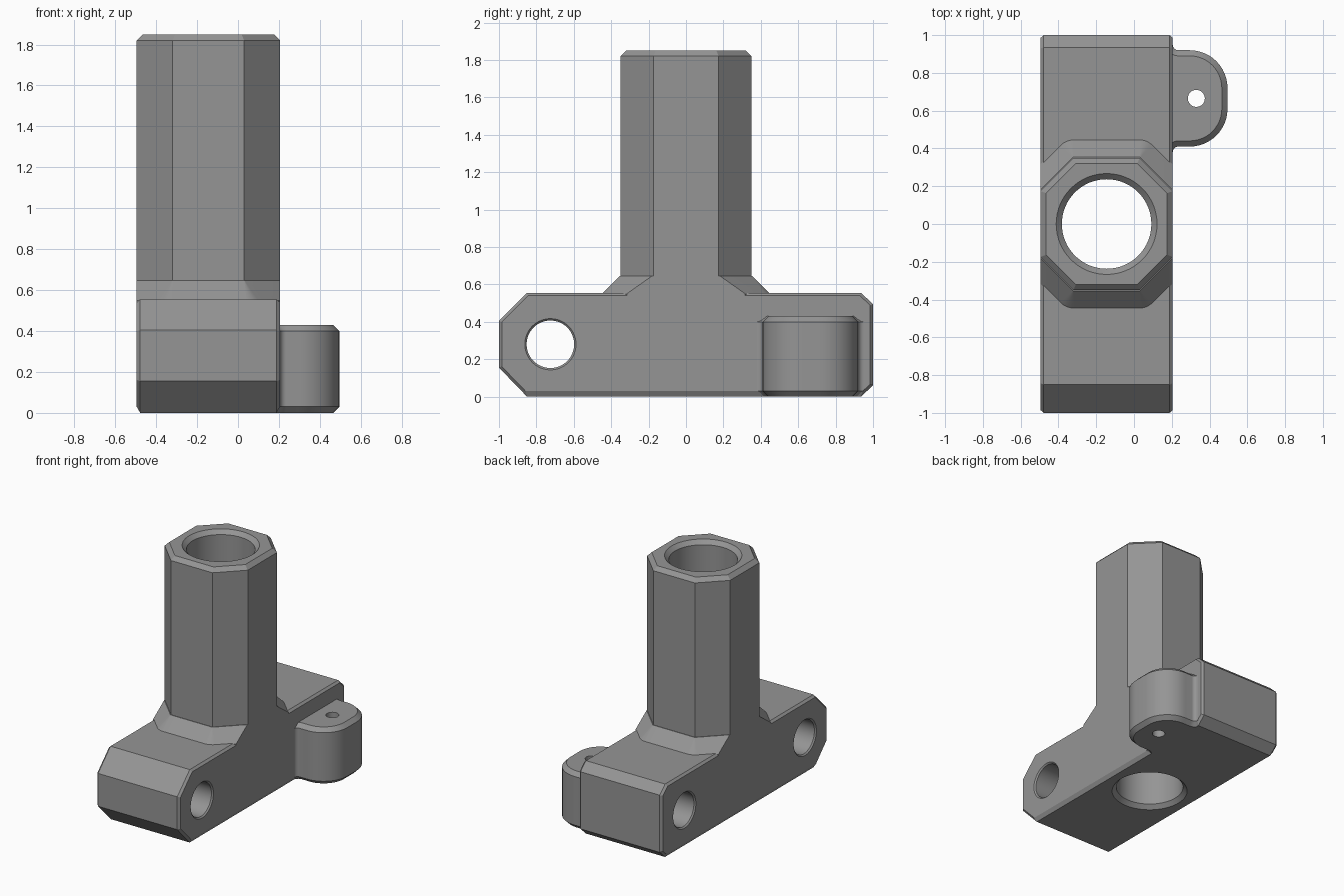
import bpy, bmesh, math
from mathutils import Vector, Matrix

if "Cube" in bpy.data.objects:
    bpy.data.objects.remove(bpy.data.objects["Cube"])

CX = -0.145          # centre line of the body
HALF = 0.35          # half width of body and column
FLAT = 0.175         # half length of the column's straight sides

grey = bpy.data.materials.new("grey plastic")
grey.diffuse_color = (0.30, 0.30, 0.30, 1)
grey.use_nodes = True
grey.node_tree.nodes["Principled BSDF"].inputs["Base Color"].default_value = grey.diffuse_color


def make_object(name, bm):
    bmesh.ops.recalc_face_normals(bm, faces=bm.faces[:])
    mesh = bpy.data.meshes.new(name)
    bm.to_mesh(mesh)
    bm.free()
    mesh.materials.append(grey)
    ob = bpy.data.objects.new(name, mesh)
    bpy.context.collection.objects.link(ob)
    return ob


def apply_mod(ob, mod):
    bpy.context.view_layer.update()
    bpy.context.view_layer.objects.active = ob
    bpy.ops.object.modifier_apply(modifier=mod.name)


def skin(bm, rings):
    """Closed solid through a list of equal rings of vertices."""
    n = len(rings[0])
    for a, b in zip(rings, rings[1:]):
        for i in range(n):
            j = (i + 1) % n
            bm.faces.new((a[i], a[j], b[j], b[i]))
    bm.faces.new(rings[0][::-1])
    bm.faces.new(rings[-1])


def prism(name, points, shift, weight, width):
    """Extrude a closed outline by shift, then chamfer edges by weight(edge)."""
    bm = bmesh.new()
    skin(bm, [[bm.verts.new(Vector(p) + s) for p in points] for s in (Vector(), shift)])
    layer = bm.edges.layers.float.new("bevel_weight_edge")
    for e in bm.edges:
        e[layer] = weight(e)
    ob = make_object(name, bm)
    mod = ob.modifiers.new("chamfer", "BEVEL")
    mod.limit_method = "WEIGHT"
    mod.width = width
    mod.segments = 1
    mod.use_clamp_overlap = False
    apply_mod(ob, mod)
    return ob


def lathe(name, profile, centre, along_x=False, n=64):
    """Round cutter from (position, radius) pairs along z or x."""
    bm = bmesh.new()
    skin(bm, [[bm.verts.new((r * math.cos(2 * math.pi * i / n),
                             r * math.sin(2 * math.pi * i / n), t)) for i in range(n)]
              for t, r in profile])
    if along_x:
        bm.transform(Matrix.Rotation(math.pi / 2, 4, "Y"))
    bm.transform(Matrix.Translation(centre))
    ob = make_object(name, bm)
    ob.hide_render = True
    return ob


def ring8(off, z, n=0):
    """Octagon grown by off; n > 0 rounds its corners with n steps."""
    pts = []
    for q in range(8):
        # corner q lies between the side facing a0 and the side facing a0 + 45
        a0 = 45 * q
        f = FLAT if q % 2 == 0 else HALF
        k = math.floor(q / 2) * math.pi / 2
        base = Vector((HALF, FLAT)) if q % 2 == 0 else Vector((FLAT, HALF))
        corner = Matrix.Rotation(k, 2) @ base
        for i in range(n + 1):
            if n:
                t, r = math.radians(a0 + 45 * i / n), off
            else:
                t, r = math.radians(a0 + 22.5), off / math.cos(math.pi / 8)
            pts.append((CX + corner.x + r * math.cos(t), corner.y + r * math.sin(t), z))
    return pts


def loft(name, rings, clip=False):
    bm = bmesh.new()
    skin(bm, [[bm.verts.new(p) for p in ring] for ring in rings])
    bmesh.ops.recalc_face_normals(bm, faces=bm.faces[:])
    if clip:  # trim flush with the block's sides
        for s in (1, -1):
            bmesh.ops.bisect_plane(
                bm, geom=bm.verts[:] + bm.edges[:] + bm.faces[:], dist=1e-6,
                plane_co=(CX + s * HALF, 0, 0), plane_no=(s, 0, 0), clear_outer=True)
            bmesh.ops.holes_fill(bm, edges=[e for e in bm.edges if e.is_boundary], sides=0)
    return make_object(name, bm)


# Base block: side profile extruded across x, wider chamfer along the underside
side = [(-0.85, 0), (0.935, 0), (1, 0.06), (1, 0.495), (0.935, 0.555),
        (-0.85, 0.555), (-1, 0.405), (-1, 0.155)]


def block_weight(e):
    a, b = (v.co for v in e.verts)
    if abs(a.x - b.x) > 0.1:
        return 0.0
    return 1.0 if max(a.z, b.z) < 0.001 else 0.5


body = prism("bracket_body", [(CX - HALF, y, z) for y, z in side],
             Vector((2 * HALF, 0, 0)), block_weight, 0.03)

# Eight-sided column with chamfered top, and the sloped collar at its foot
column = loft("column", [ring8(0, 0.3), ring8(0, 1.82), ring8(-0.03, 1.85)])
collar = loft("collar", [ring8(0.1, 0.3, 6), ring8(0.1, 0.55, 6), ring8(0.004, 0.646, 6)],
              clip=True)

# Side lug: rounded tab with small fillets where it meets the block
LY = 0.665
half = [(0.08, 0.285)]
for i in range(7):
    t = math.radians(90 * i / 6)
    half.append((0.235 - 0.03 * math.cos(t), 0.285 - 0.03 * math.sin(t)))
for i in range(13):
    t = math.radians(90 - 90 * i / 12)
    half.append((0.295 + 0.2 * math.cos(t), 0.055 + 0.2 * math.sin(t)))
outline = half + [(x, -y) for x, y in reversed(half)]
lug = prism("lug", [(x, LY + y, 0) for x, y in outline], Vector((0, 0, 0.43)),
            lambda e: 1.0 if abs(e.verts[0].co.z - e.verts[1].co.z) < 0.01 else 0.0, 0.03)

# Cutters: main bore, cross holes and the small lug hole
bore = lathe("bore_cutter", [(-0.03, 0.297), (0.03, 0.237), (1.82, 0.237), (1.88, 0.297)],
             (CX, 0, 0))
front_hole = lathe("front_hole_cutter",
                   [(-0.37, 0.157), (-0.34, 0.127), (0.34, 0.127), (0.37, 0.157)],
                   (CX, -0.725, 0.28), True)
back_hole = lathe("back_hole_cutter",
                  [(-0.37, 0.157), (-0.34, 0.127), (0.345, 0.127)],
                  (CX, 0.725, 0.28), True)
lug_hole = lathe("lug_hole_cutter", [(-0.1, 0.045), (0.6, 0.045)], (0.33, LY, 0), n=32)

# Join the parts and cut the holes; try another solver if one fails
for tool, op in ((collar, "UNION"), (column, "UNION"), (lug, "UNION"),
                 (bore, "DIFFERENCE"), (front_hole, "DIFFERENCE"),
                 (back_hole, "DIFFERENCE"), (lug_hole, "DIFFERENCE")):
    before = body.data.copy()
    done = False
    for solver in ("EXACT", "MANIFOLD", "FLOAT"):
        mod = body.modifiers.new("join", "BOOLEAN")
        mod.operation = op
        mod.solver = solver
        mod.object = tool
        apply_mod(body, mod)
        if len(body.data.polygons) > 20:
            done = True
            break
        body.data = before.copy()
    if done:
        bpy.data.objects.remove(tool)

# Smooth the round walls, keep the chamfers crisp
bpy.ops.object.select_all(action="DESELECT")
body.select_set(True)
bpy.context.view_layer.objects.active = body
bpy.ops.object.shade_smooth_by_angle(angle=math.radians(25))
